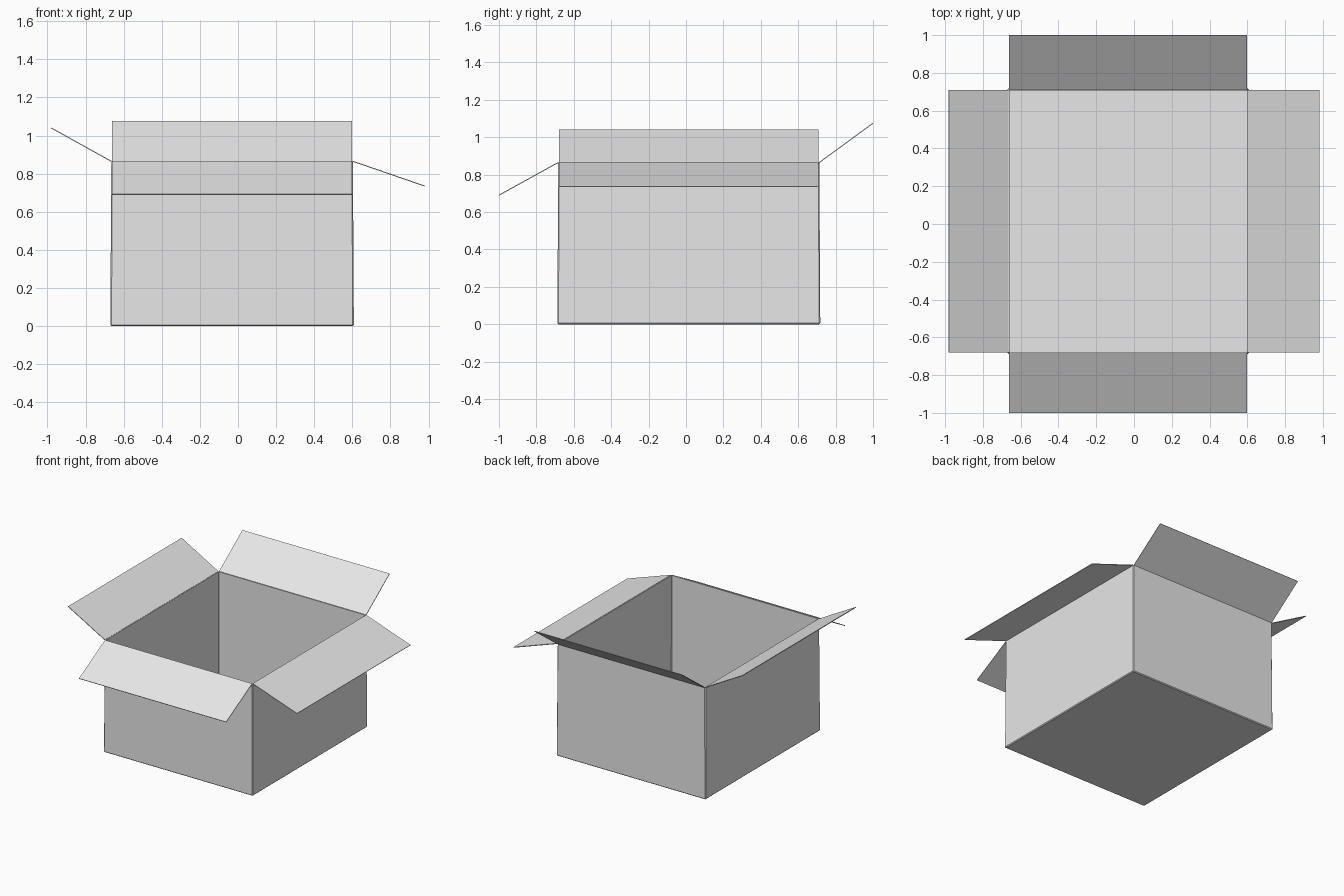
import bpy
import bmesh
from mathutils import Vector

cube = bpy.data.objects.get("Cube")
if cube:
    bpy.data.objects.remove(cube, do_unlink=True)

THICK = 0.005
HEIGHT = 0.865
LEFT, RIGHT, FRONT, BACK = -0.665, 0.603, -0.683, 0.713
FLARE = 0.005  # the base is very slightly wider than the rim

card = bpy.data.materials.new("plain_grey_card")
card.diffuse_color = (0.8, 0.8, 0.8, 1)
card.use_nodes = True
card.node_tree.nodes["Principled BSDF"].inputs["Base Color"].default_value = (0.8, 0.8, 0.8, 1)


def add_object(name, bm, offset):
    """Turn a single-sheet bmesh into a card part with thickness."""
    mesh = bpy.data.meshes.new(name)
    bm.to_mesh(mesh)
    bm.free()
    mesh.materials.append(card)
    obj = bpy.data.objects.new(name, mesh)
    bpy.context.collection.objects.link(obj)
    solid = obj.modifiers.new("card_thickness", 'SOLIDIFY')
    solid.thickness = THICK
    solid.offset = offset
    solid.use_even_offset = True
    return obj


# Open box: four walls and a floor, with softened folds
bm = bmesh.new()
bmesh.ops.create_cube(bm, size=1)
for v in bm.verts:
    flare = FLARE if v.co.z < 0 else 0
    v.co = Vector((RIGHT + flare if v.co.x > 0 else LEFT - flare,
                   BACK + flare if v.co.y > 0 else FRONT - flare,
                   HEIGHT if v.co.z > 0 else 0))
top = [f for f in bm.faces if f.normal.z > 0.9]
bmesh.ops.delete(bm, geom=top, context='FACES_ONLY')
folds = [e for e in bm.edges if len(e.link_faces) == 2]
bmesh.ops.bevel(bm, geom=folds, offset=0.006, segments=1, affect='EDGES')
bmesh.ops.recalc_face_normals(bm, faces=bm.faces)
if sum(f.normal.z for f in bm.faces if abs(f.normal.z) > 0.9) > 0:
    bmesh.ops.reverse_faces(bm, faces=bm.faces)
add_object("box_body", bm, -1)


# Flaps: each hinges on a rim edge and leans out to its own height
def add_flap(name, start, end, reach):
    bm = bmesh.new()
    a, b = Vector((*start, HEIGHT)), Vector((*end, HEIGHT))
    out = Vector(reach)
    bm.faces.new([bm.verts.new(p) for p in (a, b, b + out, a + out)])
    bm.normal_update()
    add_object(name, bm, 0)


GAP = 0.004
lo_x, hi_x, lo_y, hi_y = LEFT + GAP, RIGHT - GAP, FRONT + GAP, BACK - GAP
add_flap("front_flap", (hi_x, FRONT), (lo_x, FRONT), (0, -1 - FRONT, -0.175))
add_flap("back_flap", (lo_x, BACK), (hi_x, BACK), (0, 1 - BACK, 0.21))
add_flap("right_flap", (LEFT, lo_y), (LEFT, hi_y), (-0.98 - LEFT, 0, 0.175))
add_flap("left_flap", (RIGHT, hi_y), (RIGHT, lo_y), (0.98 - RIGHT, 0, -0.13))
